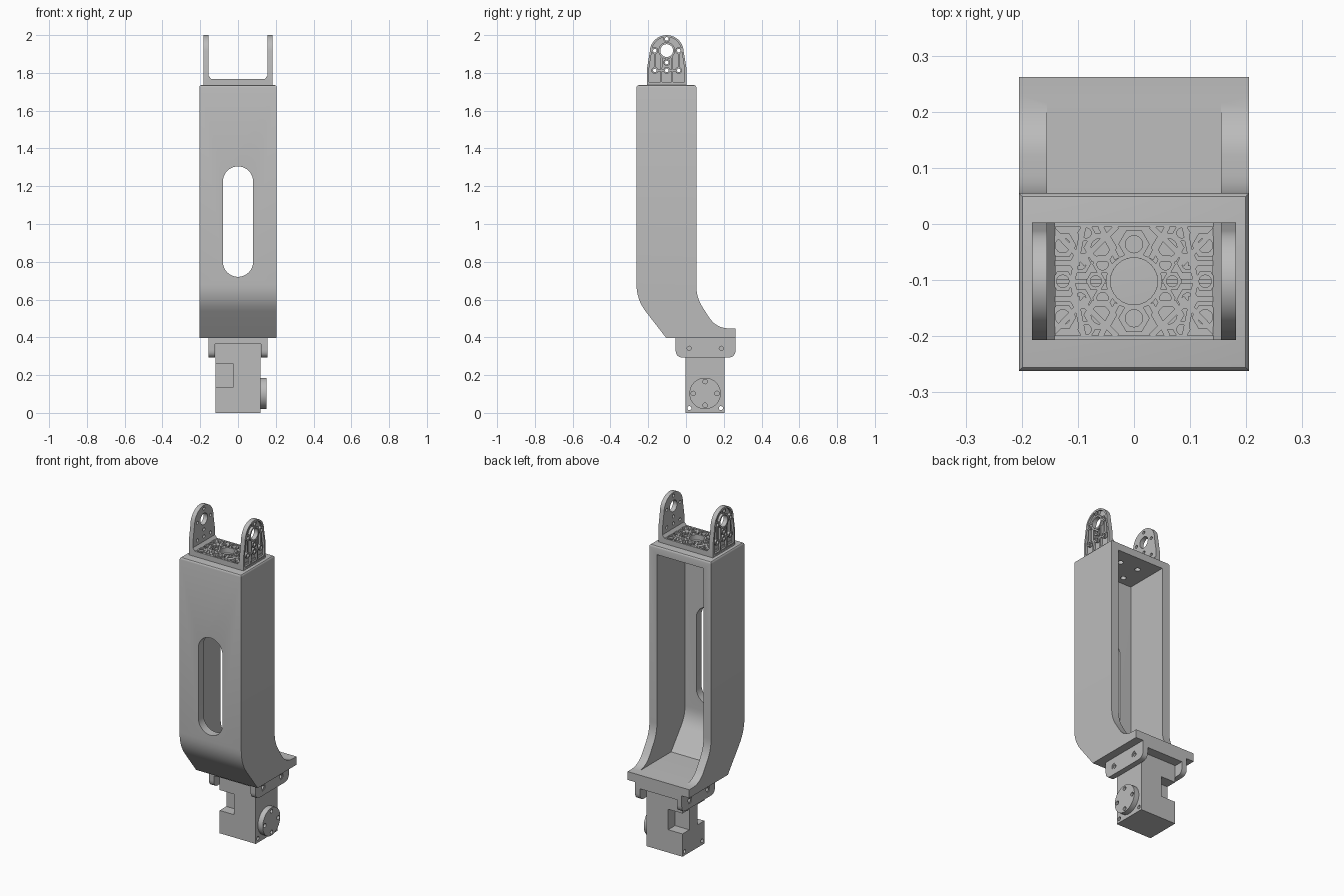
import bpy, bmesh, math
from mathutils import Vector

if "Cube" in bpy.data.objects:
    bpy.data.objects.remove(bpy.data.objects["Cube"])

grey = bpy.data.materials.new("plain_grey")
grey.diffuse_color = (0.5, 0.5, 0.5, 1)
grey.use_nodes = True
grey.node_tree.nodes["Principled BSDF"].inputs["Base Color"].default_value = grey.diffuse_color

AXES = {'x': lambda p, d: (d, p[0], p[1]),
        'y': lambda p, d: (p[0], d, p[1]),
        'z': lambda p, d: (p[0], p[1], d)}


def finish(name, bm):
    bmesh.ops.recalc_face_normals(bm, faces=bm.faces)
    me = bpy.data.meshes.new(name)
    bm.to_mesh(me)
    bm.free()
    me.materials.append(grey)
    ob = bpy.data.objects.new(name, me)
    bpy.context.collection.objects.link(ob)
    return ob


def prism(name, pts, axis, a, b, bevel=None):
    """Extrude a 2D outline along an axis from a to b."""
    bm = bmesh.new()
    lo, hi = ([bm.verts.new(AXES[axis](p, d)) for p in pts] for d in (a, b))
    bm.faces.new(lo)
    bm.faces.new(hi)
    n = len(pts)
    for i in range(n):
        j = (i + 1) % n
        bm.faces.new((lo[i], lo[j], hi[j], hi[i]))
    if bevel:
        edges = [e for e in bm.edges if all(bevel(v.co) for v in e.verts)]
        bmesh.ops.bevel(bm, geom=edges, offset=0.012, segments=3,
                        profile=0.5, affect='EDGES')
    return finish(name, bm)


def box(name, x, y, z):
    return prism(name, [(x[0], y[0]), (x[1], y[0]), (x[1], y[1]), (x[0], y[1])], 'z', *z)


def circle(c, r, n=24):
    return [(c[0] + r * math.cos(2 * math.pi * i / n),
             c[1] + r * math.sin(2 * math.pi * i / n)) for i in range(n)]


def tube(name, c, r_out, r_in, axis, a, b, hexagon=False):
    """Round or hexagonal boss with a round hole."""
    bm = bmesh.new()
    n, loops = 24, []
    for d in (a, b):
        for r, hx in ((r_out, hexagon), (r_in, False)):
            ring = []
            for i in range(n):
                t = 2 * math.pi * i / n
                k = math.cos(math.pi / 6) / math.cos(t % (math.pi / 3) - math.pi / 6) if hx else 1
                p = (c[0] + r * k * math.cos(t), c[1] + r * k * math.sin(t))
                ring.append(bm.verts.new(AXES[axis](p, d)))
            loops.append(ring)
    for p, q in ((0, 1), (1, 3), (3, 2), (2, 0)):
        for i in range(n):
            j = (i + 1) % n
            bm.faces.new((loops[p][i], loops[p][j], loops[q][j], loops[q][i]))
    return finish(name, bm)


def rounded(corners, seg=6):
    """Fillet a polygon given as (u, v, radius-length)."""
    out = []
    for i, (u, v, r) in enumerate(corners):
        p = Vector((u, v))
        if r == 0:
            out.append((u, v))
            continue
        a = p + (Vector(corners[i - 1][:2]) - p).normalized() * r
        b = p + (Vector(corners[(i + 1) % len(corners)][:2]) - p).normalized() * r
        for k in range(seg + 1):
            t = k / seg
            out.append(tuple(a * (1 - t) ** 2 + p * 2 * t * (1 - t) + b * t * t))
    return out


def cut(ob, *cutters):
    for c in cutters:
        c.hide_render = True
        m = ob.modifiers.new("cut", 'BOOLEAN')
        m.operation, m.solver, m.object = 'DIFFERENCE', 'EXACT', c
    dg = bpy.context.evaluated_depsgraph_get()
    me = bpy.data.meshes.new_from_object(ob.evaluated_get(dg))
    ob.modifiers.clear()
    ob.data = me
    for c in cutters:
        bpy.data.objects.remove(c)
    return ob


# Arm shell: side profile hollowed from the back, with a slot in the front wall
shell = prism("arm_shell", rounded([
    (-0.262, 1.735, 0), (0.055, 1.735, 0), (0.055, 0.61, 0.06), (0.16, 0.447, 0.07),
    (0.262, 0.447, 0), (0.262, 0.397, 0), (-0.105, 0.397, 0), (-0.262, 0.60, 0.08)]),
    'x', -0.205, 0.205, lambda v: v.z > 1.73 and abs(v.x) > 0.2)
cavity = prism("cavity", rounded([
    (-0.212, 1.685, 0), (0.4, 1.685, 0), (0.4, 0.448, 0), (-0.08, 0.448, 0),
    (-0.212, 0.615, 0.06)]), 'x', -0.155, 0.155)
slot = prism("slot", rounded([(-0.08, 0.72, 0), (0.08, 0.72, 0), (0.08, 1.305, 0),
                              (-0.08, 1.305, 0)]), 'y', -0.4, -0.15)
bpy.data.objects.remove(slot)
arc = [(0.08 * math.cos(math.pi * i / 16), 0.08 * math.sin(math.pi * i / 16)) for i in range(17)]
slot = prism("slot", [(x, 1.225 + z) for x, z in arc] + [(-x, 0.80 - z) for x, z in arc],
             'y', -0.4, -0.15)
cut(shell, cavity, slot, *[prism("bolt", circle((x, -0.102 + y), 0.016), 'z', 1.6, 1.734)
                           for x in (-0.06, 0.06) for y in (-0.06, 0.06)])

# Lower bracket: plate with a pierced side tab on each side
box("lower_bracket_plate", (-0.155, 0.155), (-0.055, 0.262), (0.365, 0.397))
for s, side in ((-1, "left"), (1, "right")):
    tab = prism(side + "_lower_tab", rounded([
        (-0.055, 0.397, 0), (0.262, 0.397, 0), (0.262, 0.293, 0.04), (-0.055, 0.293, 0.04)]),
        'x', s * 0.122, s * 0.155)
    cut(tab, *[prism("hole", circle((y, 0.342), 0.02), 'x', s * 0.1, s * 0.2)
               for y in (0.017, 0.187)])
    for y in (0.017, 0.187):
        tube(side + "_tab_bushing", (y, 0.342), 0.02, 0.011, 'x', s * 0.122, s * 0.152)

# Servo motor body with two corner notches and screw holes
motor = box("motor_body", (-0.12, 0.12), (-0.003, 0.205), (0, 0.366))
cut(motor,
    box("front_notch", (-0.2, -0.025), (-0.1, 0.06), (0.137, 0.26)),
    box("back_notch", (-0.2, -0.025), (0.14, 0.3), (0.137, 0.26)),
    *[prism("screw", circle((y, 0.025), 0.011, 16), 'x', -0.2, 0.2) for y in (0.018, 0.185)])

# Round drive horn on the right face of the motor
horn = prism("motor_horn", circle((0.101, 0.103), 0.083, 48), 'x', 0.119, 0.152)
cut(horn, *[prism("screw", circle(p, 0.012, 16), 'x', 0.13, 0.2)
            for p in circle((0.101, 0.103), 0.063, 4)])

# Upper bracket base: thin floor with a rim, bosses and ribs
CY = -0.102
floor = box("upper_bracket_floor", (-0.18, 0.18), (CY - 0.105, CY + 0.105), (1.735, 1.752))
cut(floor, prism("hole", circle((0, CY), 0.042, 32), 'z', 1.7, 1.8))
tube("center_ring", (0, CY), 0.05, 0.042, 'z', 1.74, 1.767)
for s in (-1, 1):
    box("floor_rim", (-0.17, 0.17), sorted((CY + s * 0.097, CY + s * 0.105)), (1.74, 1.767))
    box("floor_side_rim", sorted((s * 0.145, s * 0.17)), (CY - 0.1, CY + 0.1), (1.74, 1.767))
bosses = [(0.127, 0.064, 0.024), (0.06, 0.06, 0.03), (0.096, 0.032, 0.02), (0.056, 0.03, 0.018),
          (0.127, 0, 0.02), (0.068, 0, 0.018), (0.085, 0.086, 0.016), (0, 0.066, 0.028)]
for x, y, r in bosses:
    for p in {(x, y), (-x, y), (x, -y), (-x, -y)}:
        tube("floor_boss", (p[0], CY + p[1]), r, r * 0.55, 'z', 1.74, 1.767, True)


def rib(name, p, q, w, axis, a, b):
    p, q = Vector(p), Vector(q)
    n = (q - p).normalized().orthogonal() * w / 2
    prism(name, [p + n, q + n, q - n, p - n], axis, a, b)


for sx in (-1, 1):
    rib("floor_rib", (sx * 0.05, CY), (sx * 0.15, CY), 0.008, 'z', 1.74, 1.764)
    for sy in (-1, 1):
        for p, q in (((0.085, 0.03), (0.15, 0.098)), ((0.09, 0.04), (0.03, 0.098)),
                     ((0.03, 0.04), (0.06, 0.098)), ((0.11, 0), (0.09, 0.098)),
                     ((0.096, 0.032), (0.15, 0.032))):
            rib("floor_rib", (sx * p[0], CY + sy * p[1]), (sx * q[0], CY + sy * q[1]),
                0.01, 'z', 1.74, 1.766)

# Upper bracket ears: pierced plates with raised rim, bosses and ribs outside
top = [(CY + 0.09 * math.cos(math.pi * i / 20), 1.91 + 0.09 * math.sin(math.pi * i / 20))
       for i in range(21)]
outline = top + [(CY - 0.105, 1.82), (CY - 0.105, 1.736), (CY + 0.105, 1.736), (CY + 0.105, 1.82)]
inset = [(CY + (y - CY) * 0.89, 1.868 + (z - 1.868) * 0.92) for y, z in outline]
small = [(-0.063, 1.918), (0.063, 1.918), (0, 1.98), (0, 1.855),
         (-0.063, 1.813), (0, 1.813), (0.063, 1.813)]
for s, side in ((-1, "left"), (1, "right")):
    ear = prism(side + "_ear", outline, 'x', s * 0.155, s * 0.182)
    cut(ear, prism("pocket", inset, 'x', s * 0.168, s * 0.3),
        prism("hole", circle((CY, 1.918), 0.034, 32), 'x', s * 0.1, s * 0.3),
        *[prism("hole", circle((CY + y, z), 0.0095, 16), 'x', s * 0.1, s * 0.3)
          for y, z in small])
    tube(side + "_ear_ring", (CY, 1.918), 0.044, 0.034, 'x', s * 0.16, s * 0.182)
    for y, z in small:
        tube(side + "_ear_boss", (CY + y, z), 0.018, 0.0095, 'x', s * 0.16, s * 0.182)
    for y in (-0.03, 0.03):
        rib(side + "_ear_rib", (CY + y, 1.74), (CY + y * 0.9, 1.89), 0.009, 'x', s * 0.16, s * 0.18)
    for y in (-1, 1):
        rib(side + "_ear_rib", (CY + y * 0.015, 1.813), (CY + y * 0.047, 1.813), 0.009,
            'x', s * 0.16, s * 0.18)
        rib(side + "_ear_rib", (CY + y * 0.063, 1.83), (CY + y * 0.063, 1.902), 0.009,
            'x', s * 0.16, s * 0.18)
    # Small gusset between ear and floor
    prism(side + "_gusset", [(s * 0.156, 1.765), (s * 0.14, 1.765), (s * 0.156, 1.785)],
          'y', CY - 0.105, CY + 0.105)

# Smooth curved faces, keep edges sharp
bpy.ops.object.select_all(action='DESELECT')
for ob in bpy.context.scene.objects:
    ob.select_set(True)
    bpy.context.view_layer.objects.active = ob
bpy.ops.object.shade_smooth_by_angle(angle=math.radians(30))
